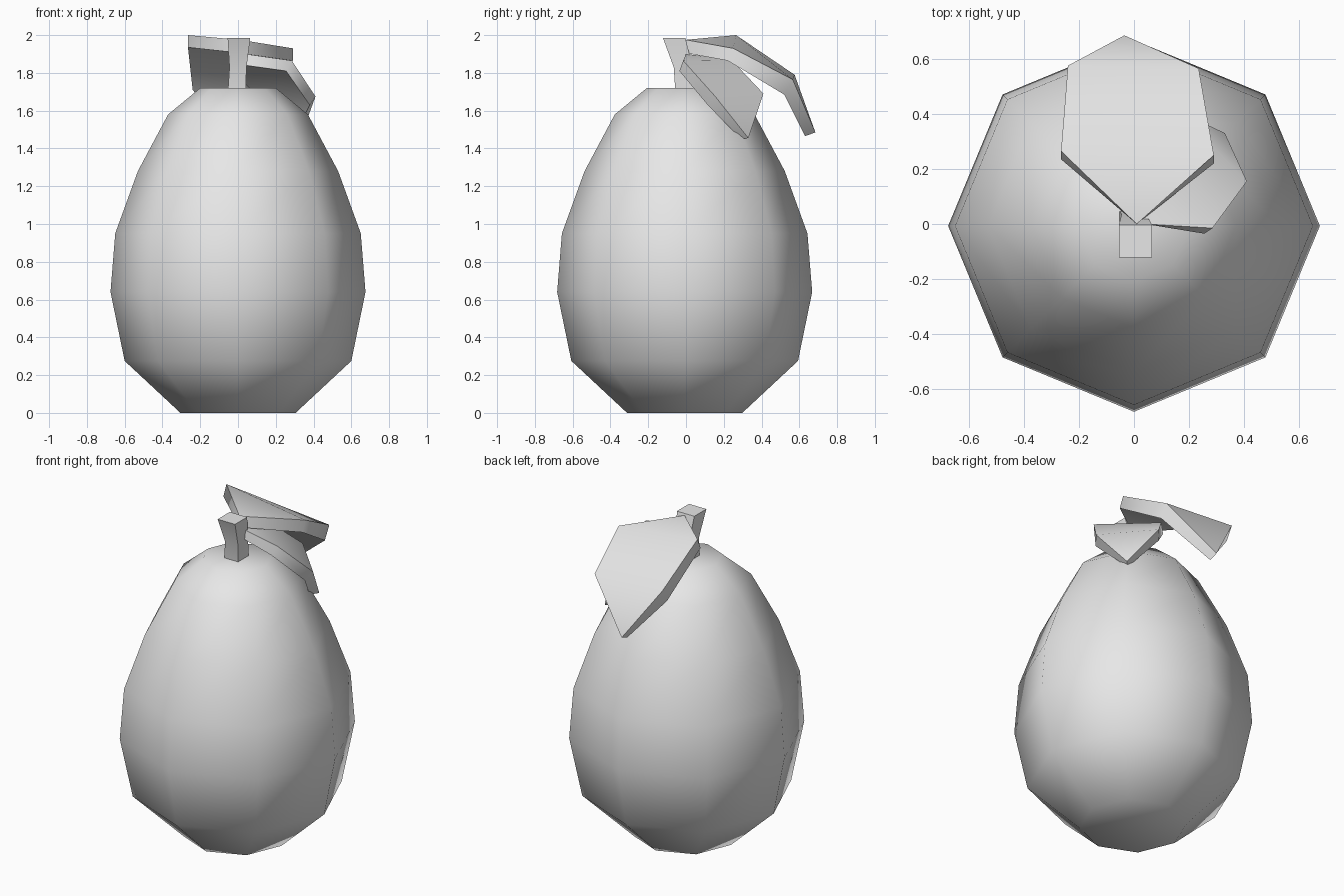
import bpy, bmesh, math
from mathutils import Vector

if "Cube" in bpy.data.objects:
    bpy.data.objects.remove(bpy.data.objects["Cube"])

grey = bpy.data.materials.new("plain grey")
grey.use_nodes = True
grey.diffuse_color = (0.8, 0.8, 0.8, 1)
grey.node_tree.nodes["Principled BSDF"].inputs["Base Color"].default_value = (0.8, 0.8, 0.8, 1)


def finish(bm, name, angle):
    """Turn a bmesh into a smooth-shaded object, keeping edges over the angle sharp."""
    bmesh.ops.recalc_face_normals(bm, faces=bm.faces)
    mesh = bpy.data.meshes.new(name)
    bm.to_mesh(mesh)
    bm.free()
    mesh.materials.append(grey)
    obj = bpy.data.objects.new(name, mesh)
    bpy.context.collection.objects.link(obj)
    bpy.ops.object.select_all(action='DESELECT')
    obj.select_set(True)
    bpy.context.view_layer.objects.active = obj
    bpy.ops.object.shade_smooth_by_angle(angle=math.radians(angle))


def loft(name, rings, angle):
    """Skin a stack of equal-length rings and cap both ends."""
    bm = bmesh.new()
    rows = [[bm.verts.new(p) for p in ring] for ring in rings]
    n = len(rows[0])
    for low, high in zip(rows, rows[1:]):
        for i in range(n):
            j = (i + 1) % n
            bm.faces.new((low[i], low[j], high[j], high[i]))
    bm.faces.new(rows[0])
    bm.faces.new(rows[-1])
    finish(bm, name, angle)


# Fruit body: eight-sided lathe
profile = [(0.305, 0), (0.6, 0.275), (0.675, 0.64), (0.65, 0.95),
           (0.53, 1.28), (0.37, 1.58), (0.2, 1.72)]
loft("fruit_body", [[(r * math.cos(k * math.pi / 4), r * math.sin(k * math.pi / 4) - 0.007, z)
                     for k in range(8)] for r, z in profile], 180)

# Stem: square post leaning to the front; each section is x0, x1, y0, y1, z
sections = [(-0.055, 0.04, -0.055, 0.05, 1.68), (-0.045, 0.045, -0.065, 0.035, 1.83),
            (-0.055, 0.065, -0.122, -0.003, 1.985)]
loft("stem", [[(a, c, z), (b, c, z), (b, d, z), (a, d, z)] for a, b, c, d, z in sections], 30)


def leaf(name, top, offsets):
    """Drooping slab: base, two shoulders, two back corners, tip; offsets give thickness."""
    bm = bmesh.new()
    rows = (0, 1, 1, 2, 2, 3)
    upper = [bm.verts.new(p) for p in top]
    lower = [bm.verts.new(Vector(p) + Vector(offsets[r])) for p, r in zip(top, rows)]
    for v in (upper, lower):
        for face in ((0, 1, 2), (1, 3, 4, 2), (3, 5, 4)):
            bm.faces.new([v[i] for i in face])
    rim = (0, 1, 3, 5, 4, 2)
    for i, j in zip(rim, rim[1:] + rim[:1]):
        bm.faces.new((upper[i], upper[j], lower[j], lower[i]))
    finish(bm, name, 60)


# Leaves
leaf("large_leaf",
     [(0.01, 0, 1.975), (-0.265, 0.265, 2.0), (0.29, 0.25, 1.93),
      (-0.24, 0.575, 1.79), (0.235, 0.565, 1.765), (-0.035, 0.685, 1.485)],
     [(0, 0, -0.07), (0, -0.03, -0.065), (0, -0.045, -0.08), (0, -0.055, -0.02)])
leaf("small_leaf",
     [(0.04, 0, 1.9), (0.285, -0.015, 1.865), (0, 0.24, 1.87),
      (0.41, 0.155, 1.675), (0.16, 0.41, 1.69), (0.33, 0.33, 1.455)],
     [(0, 0, -0.06), (-0.03, -0.02, -0.055), (-0.03, -0.04, -0.045), (-0.04, -0.04, -0.005)])
